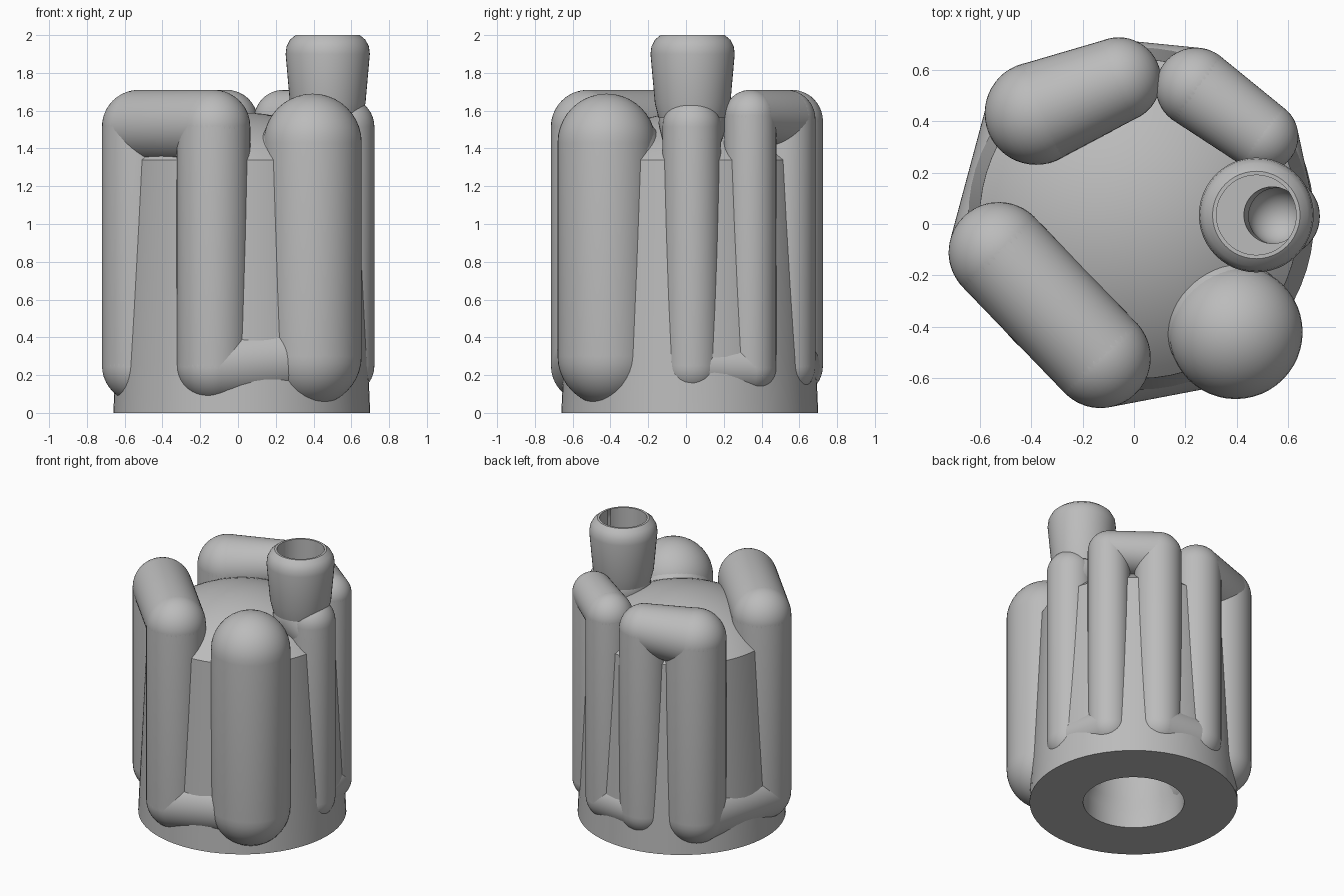
import bpy, bmesh, math
from mathutils import Vector

cube = bpy.data.objects.get("Cube")
if cube:
    bpy.data.objects.remove(cube, do_unlink=True)

grey = bpy.data.materials.new("plain_grey")
grey.use_nodes = True
colour = (0.5, 0.5, 0.5, 1)
grey.diffuse_color = colour
grey.node_tree.nodes["Principled BSDF"].inputs["Base Color"].default_value = colour


def lathe(name, profile, base=(0, 0, 0), axis=(0, 0, 1), sides=48):
    """Revolve (radius, height) points into a closed solid along an axis."""
    turn = Vector((0, 0, 1)).rotation_difference(Vector(axis))
    base = Vector(base)
    bm = bmesh.new()
    rings = []
    for r, h in profile:
        count = sides if r > 1e-5 else 1
        rings.append([bm.verts.new(base + turn @ Vector((
            r * math.cos(math.tau * i / sides), r * math.sin(math.tau * i / sides), h)))
            for i in range(count)])
    for a, b in zip(rings, rings[1:]):
        for i in range(sides):
            j = (i + 1) % sides
            loop = [a[i % len(a)], a[j % len(a)], b[j % len(b)], b[i % len(b)]]
            bm.faces.new(list(dict.fromkeys(loop)))
    bmesh.ops.recalc_face_normals(bm, faces=bm.faces)
    mesh = bpy.data.meshes.new(name)
    bm.to_mesh(mesh)
    bm.free()
    mesh.materials.append(grey)
    obj = bpy.data.objects.new(name, mesh)
    bpy.context.collection.objects.link(obj)
    return obj


def capsule(name, p, q, r1, r2=None):
    """Round-ended tube from p to q, optionally tapered."""
    r2 = r2 or r1
    p, q = Vector(p), Vector(q)
    length = (q - p).length
    steps = [math.pi / 2 * i / 10 for i in range(11)]
    low = [(r1 * math.sin(t), -r1 * math.cos(t)) for t in steps]
    high = [(r2 * math.cos(t), length + r2 * math.sin(t)) for t in steps]
    return lathe(name, low + high, p, q - p)


def select_only(obj):
    bpy.ops.object.select_all(action='DESELECT')
    obj.select_set(True)
    bpy.context.view_layer.objects.active = obj


parts = []

# Tapered core with a domed top and a hole in the underside
cap_r, shoulder, rise = 0.62, 1.34, 0.25
ball = (cap_r ** 2 + rise ** 2) / (2 * rise)
sweep = math.asin(cap_r / ball)
dome = [(ball * math.sin(sweep * (1 - i / 12)),
         shoulder + rise - ball + ball * math.cos(sweep * (1 - i / 12))) for i in range(13)]
bore_profile = [(0, 1.0), (0.31, 1.0), (0.31, 0.2), (0.33, 0.14), (0.33, 0)]
core = lathe("core", bore_profile + [(0.68, 0)] + dome, (0.02, 0.02, 0), sides=64)
parts.append(core)

# Columns around the core: name, x, y, radius, bottom centre, top centre
columns = [
    ("front_left_column", 0.395, -0.42, 0.26, 0.30, 1.43),
    ("front_column", -0.13, -0.52, 0.195, 0.25, 1.515),
    ("right_column", -0.525, -0.11, 0.195, 0.25, 1.515),
    ("back_right_column", -0.38, 0.43, 0.2, 0.25, 1.51),
    ("back_column", -0.06, 0.56, 0.165, 0.25, 1.545),
    ("back_left_column", 0.24, 0.53, 0.155, 0.25, 1.555),
    ("left_rear_column", 0.5, 0.34, 0.138, 0.24, 1.572),
    ("inlet_column", 0.567, 0.03, 0.155, 0.25, 1.515),
]
made = {}
for name, x, y, r, low, high in columns:
    made[name] = capsule(name, (x, y, low), (x, y, high), r)
    parts.append(made[name])

# Connecting runs alternate between bottom and top
for i, (a, b) in enumerate(zip(columns, columns[1:])):
    end = 4 if i % 2 == 0 else 5
    level = "bottom" if end == 4 else "top"
    ra, rb = (min(a[3], b[3]),) * 2 if level == "bottom" else (a[3], b[3])
    parts.append(capsule(f"{level}_run_{i + 1}", (a[1], a[2], a[end]),
                         (b[1], b[2], b[end]), ra, rb))

# Sloping branch from the largest column into the core
parts.append(capsule("outlet_branch", (0.395, -0.42, 1.43), (0.2, -0.18, 1.1), 0.25))

# Filler cup and its elbow on the inlet column
cx, cy = 0.475, 0.035
elbow = capsule("inlet_elbow", (cx, cy, 1.53), (0.567, 0.03, 1.45), 0.18, 0.155)
cup = lathe("filler_cup", [(0, 1.56), (0.18, 1.56), (0.2, 1.64), (0.223, 1.9), (0.218, 1.94),
                           (0.2, 1.975), (0.17, 2.0), (0, 2.0)], (cx, cy, 0))
parts += [elbow, cup]

# Hollow the cup, elbow and upper column
cutters = [
    lathe("cup_cutter", [(0, 1.6), (0.155, 1.6), (0.155, 2.1), (0, 2.1)], (cx, cy, 0)),
    capsule("elbow_cutter", (cx + 0.06, cy, 1.62), (0.555, 0.03, 1.48), 0.11),
    capsule("column_cutter", (0.555, 0.03, 1.5), (0.555, 0.03, 0.6), 0.11),
]
for obj in (cup, elbow, made["inlet_column"], core):
    select_only(obj)
    for cutter in cutters:
        mod = obj.modifiers.new("bore", 'BOOLEAN')
        mod.operation = 'DIFFERENCE'
        mod.solver = 'EXACT'
        mod.object = cutter
        bpy.ops.object.modifier_apply(modifier=mod.name)
for cutter in cutters:
    bpy.data.objects.remove(cutter, do_unlink=True)

for obj in parts:
    select_only(obj)
    bpy.ops.object.shade_smooth_by_angle(angle=math.radians(30))
